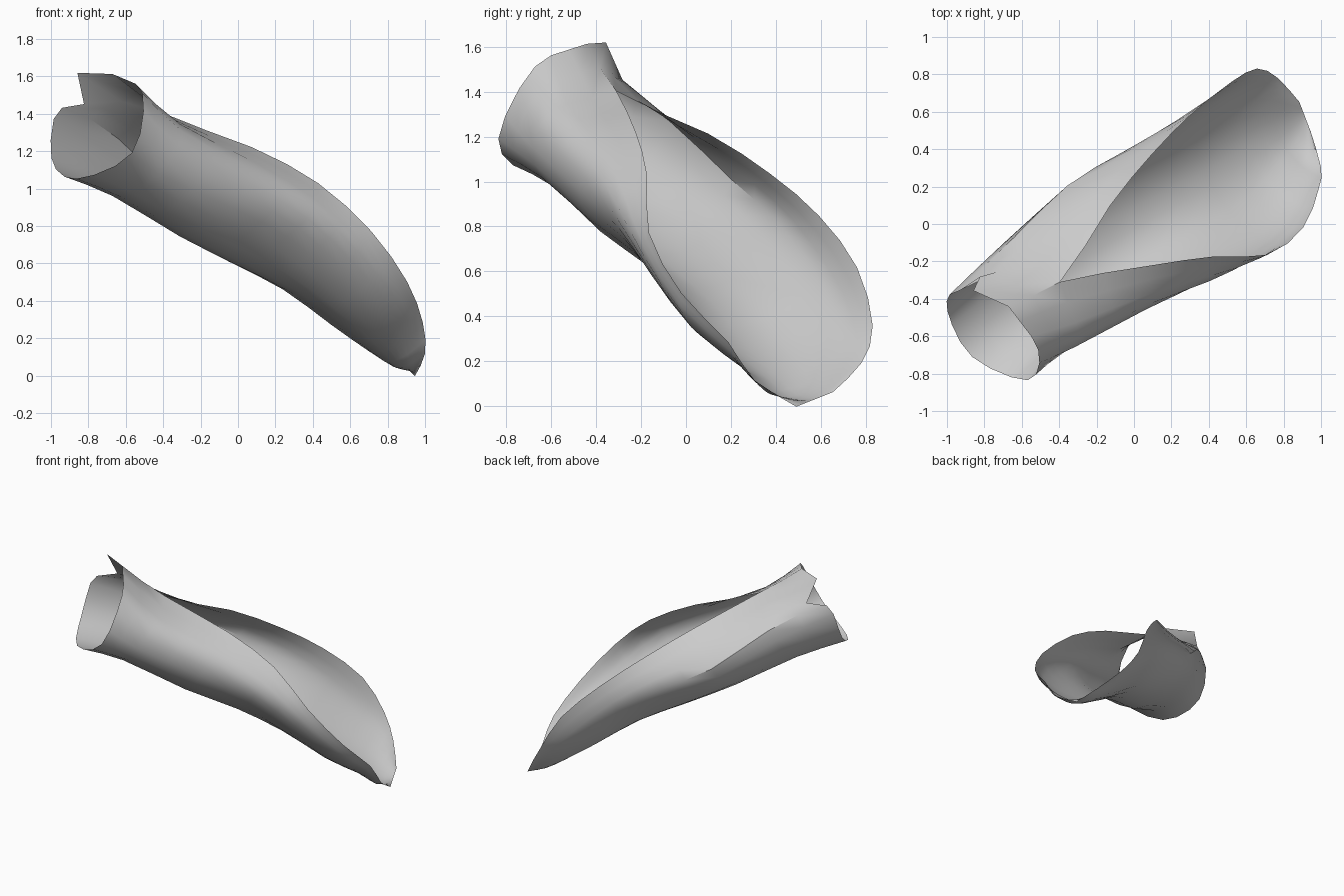
import bpy, bmesh, math
from mathutils import Vector

if "Cube" in bpy.data.objects:
    bpy.data.objects.remove(bpy.data.objects["Cube"])

# Local frame: along the tube, towards its front side, and out of its opening
ALONG = Vector((0.71, 0.43, -0.56)).normalized()
SIDE = Vector((ALONG.y, -ALONG.x, 0)).normalized()
OUT = SIDE.cross(ALONG)
if OUT.z < 0:
    OUT = -OUT
ORIGIN = Vector((0, 0, 0.8))

# Flared mouth: (along, side, out), from the seam round under and back to it
MOUTH = [(-1.12, .03, .225), (-1.05, .31, .15), (-.98, .42, -.19), (-1.06, .16, -.41),
         (-1.11, -.12, -.31), (-1.20, -.18, .0), (-1.12, .03, .225)]

# Cross-sections (side, out) from the front rim, under the keel, to the back rim
RIBS = {
    -.75: [(.06, .22), (.37, .10), (.36, -.17), (.12, -.32), (-.17, -.22), (-.27, .06), (.06, .22)],
    -.28: [(.23, .32), (.41, .16), (.38, -.07), (.13, -.26), (-.20, -.17), (-.36, .06), (-.15, .31)],
    .10: [(.37, .345), (.47, .18), (.37, .0), (.12, -.18), (-.17, -.12), (-.36, .12), (-.27, .35)],
    .45: [(.51, .27), (.49, .14), (.36, -.01), (.12, -.12), (-.14, -.07), (-.34, .14), (-.345, .36)],
    .80: [(.485, .18), (.45, .08), (.32, -.04), (.12, -.11), (-.12, -.07), (-.33, .11), (-.38, .32)],
    1.07: [(.35, .10), (.31, .03), (.21, -.05), (.07, -.10), (-.10, -.06), (-.28, .07), (-.37, .19)],
    1.22: [(.26, .0), (.21, -.04), (.14, -.08), (.04, -.09), (-.07, -.05), (-.18, .03), (-.27, .09)],
}


def smooth_line(points, steps):
    """Catmull-Rom line through the points."""
    p = [2 * points[0] - points[1]] + points + [2 * points[-1] - points[-2]]
    line = []
    for i in range(1, len(p) - 2):
        a, b, c, d = p[i - 1:i + 3]
        for k in range(steps):
            t = k / steps
            line.append(0.5 * (2 * b + (c - a) * t + (2 * a - 5 * b + 4 * c - d) * t * t
                               + (3 * b - a - 3 * c + d) * t ** 3))
    return line + [points[-1]]


ribs = [[Vector(p) for p in MOUTH]]
ribs += [[Vector((a, s, n)) for s, n in pts] for a, pts in RIBS.items()]
# Narrow rounded lip at the far end
ribs.append([Vector((1.33, .07, -.07)).lerp(Vector((1.32, -.10, .0)), k / 6) for k in range(7)])

# Refine round each rib, then along the length
ACROSS, LENGTH = 3, 2
ribs = [smooth_line(r, ACROSS) for r in ribs]
columns = [smooth_line(list(c), LENGTH) for c in zip(*ribs)]
rows = [list(r) for r in zip(*columns)]

# Close the tube part along its seam
for row in rows[:LENGTH + 1]:
    row[0] = row[-1] = (row[0] + row[-1]) / 2

# Ragged peaks and notch on the back of the mouth
rows[0][15] = Vector((-1.175, -.18, -.03))
rows[0][16] = Vector((-1.07, -.185, .065))
rows[0][17] = Vector((-1.22, -.14, .165))

bm = bmesh.new()
grid = [[bm.verts.new(ORIGIN + ALONG * v.x + SIDE * v.y + OUT * v.z) for v in row] for row in rows]
for r0, r1 in zip(grid, grid[1:]):
    for i in range(len(r0) - 1):
        bm.faces.new((r0[i], r0[i + 1], r1[i + 1], r1[i]))
bmesh.ops.remove_doubles(bm, verts=bm.verts, dist=0.001)
bmesh.ops.recalc_face_normals(bm, faces=bm.faces)
# The outside of the sheet faces away from the tube's axis
keel = min(bm.faces, key=lambda f: (f.calc_center_median() - ORIGIN).dot(OUT))
if keel.normal.dot(OUT) > 0:
    bmesh.ops.reverse_faces(bm, faces=bm.faces)

mesh = bpy.data.meshes.new("scooped_tube")
bm.to_mesh(mesh)
bm.free()
tube = bpy.data.objects.new("scooped_tube", mesh)
bpy.context.collection.objects.link(tube)

grey = bpy.data.materials.new("light_grey")
grey.diffuse_color = (0.6, 0.6, 0.6, 1)
grey.use_nodes = True
grey.node_tree.nodes["Principled BSDF"].inputs["Base Color"].default_value = grey.diffuse_color
mesh.materials.append(grey)

bpy.context.view_layer.objects.active = tube
tube.select_set(True)
bpy.ops.object.shade_smooth_by_angle(angle=math.radians(40))
